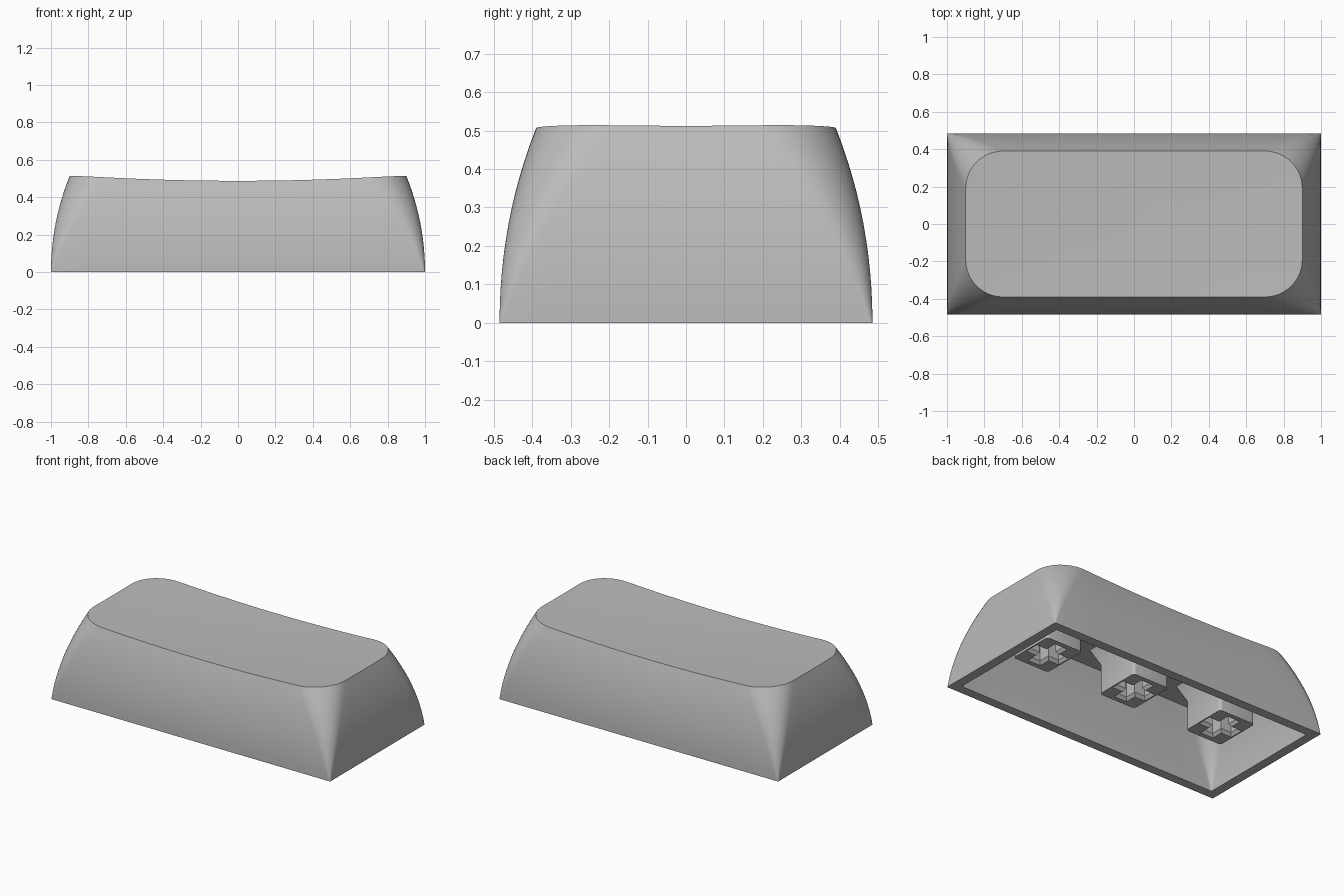
import bpy, bmesh, math

cube = bpy.data.objects.get("Cube")
if cube:
    bpy.data.objects.remove(cube)

# One plain grey plastic
grey = bpy.data.materials.new("grey plastic")
grey.use_nodes = True
colour = (0.5, 0.5, 0.5, 1)
grey.diffuse_color = colour
grey.node_tree.nodes["Principled BSDF"].inputs["Base Color"].default_value = colour


def rounded_rect(hx, hy, r, arc=12, side=10):
    """Outline with rounded corners; the long sides are subdivided."""
    pts = []
    corners = ((1, 1), (-1, 1), (-1, -1), (1, -1))
    for k, (sx, sy) in enumerate(corners):
        cx, cy = sx * (hx - r), sy * (hy - r)
        for i in range(arc + 1):
            a = math.pi / 2 * (k + i / arc)
            pts.append((cx + r * math.cos(a), cy + r * math.sin(a)))
        nx, ny = corners[(k + 1) % 4]
        ex, ey = pts[-1]
        a = math.pi / 2 * (k + 1)
        fx, fy = nx * (hx - r) + r * math.cos(a), ny * (hy - r) + r * math.sin(a)
        for i in range(1, side):
            f = i / side
            pts.append((ex + (fx - ex) * f, ey + (fy - ey) * f))
    return pts


def cross(half_len, half_wid):
    a, b = half_len, half_wid
    quarter = [(a, -b), (a, b), (b, b)]
    pts = []
    for _ in range(4):
        pts += quarter
        quarter = [(-y, x) for x, y in quarter]
    return pts


def ring(bm, pts, height):
    """Add a loop of vertices; height is a number or a function of x, y."""
    return [bm.verts.new((x, y, height(x, y) if callable(height) else height))
            for x, y in pts]


def bridge(bm, a, b):
    n = len(a)
    for i in range(n):
        j = (i + 1) % n
        bm.faces.new((a[i], a[j], b[j], b[i]))


def loft(bm, rings):
    for a, b in zip(rings, rings[1:]):
        bridge(bm, a, b)


def finish(bm, name):
    bmesh.ops.recalc_face_normals(bm, faces=bm.faces)
    mesh = bpy.data.meshes.new(name)
    bm.to_mesh(mesh)
    bm.free()
    mesh.materials.append(grey)
    obj = bpy.data.objects.new(name, mesh)
    bpy.context.collection.objects.link(obj)
    bpy.ops.object.select_all(action='DESELECT')
    obj.select_set(True)
    bpy.context.view_layer.objects.active = obj
    bpy.ops.object.shade_smooth_by_angle(angle=math.radians(30))
    return obj


def dish(x, y):
    return 0.482 + 0.0375 * (x * x + y * y)


CEILING = 0.42
STEPS = 12


def wall(bm, hx, hy, top_r, top):
    """Bulging wall whose corners open from sharp to round."""
    rings = []
    for i in range(STEPS + 1):
        t = i / STEPS
        pts = rounded_rect(hx - 0.1 * t * t, hy - 0.095 * t * t,
                           0.005 + (top_r - 0.005) * t)
        rings.append(ring(bm, pts, lambda x, y: t * top(x, y)))
    loft(bm, rings)
    return rings[0], rings[-1]


# Hollow cap shell
bm = bmesh.new()
outer_base, rim = wall(bm, 1.0, 0.485, 0.2, dish)
inner_base, ceiling = wall(bm, 0.94, 0.425, 0.17, lambda x, y: CEILING)
bridge(bm, outer_base, inner_base)
bm.faces.new(ceiling)

# Dished top built from shrinking rings
previous = rim
for s in (0.8, 0.6, 0.4, 0.2):
    inner = ring(bm, [(v.co.x * s, v.co.y * s) for v in rim], dish)
    bridge(bm, previous, inner)
    previous = inner
centre = bm.verts.new((0, 0, dish(0, 0)))
for i, v in enumerate(previous):
    bm.faces.new((v, previous[(i + 1) % len(previous)], centre))
finish(bm, "cap_shell")


def make_stem(name, x):
    """Mounting post flared at its root, with a chamfered cross socket."""
    bm = bmesh.new()
    foot = 0.13
    post = [ring(bm, rounded_rect(0.13 + f, 0.153 + f, 0.02, 4, 1), z)
            for f, z in ((0, foot), (0, 0.32), (0.05, CEILING + 0.01))]
    loft(bm, post)
    bm.faces.new(post[-1])
    socket = [ring(bm, cross(0.108 + c, 0.033 + c), z)
              for c, z in ((0.014, foot), (0, foot + 0.02), (0, 0.38))]
    loft(bm, socket)
    bm.faces.new(socket[-1])
    edges = [bm.edges.get((loop[i - 1], loop[i]))
             for loop in (post[0], socket[0]) for i in range(len(loop))]
    bmesh.ops.triangle_fill(bm, edges=edges, use_beauty=True)
    finish(bm, name).location.x = x


# Three stems along the length
for name, x in (("right_stem", -0.65), ("middle_stem", 0), ("left_stem", 0.65)):
    make_stem(name, x)
